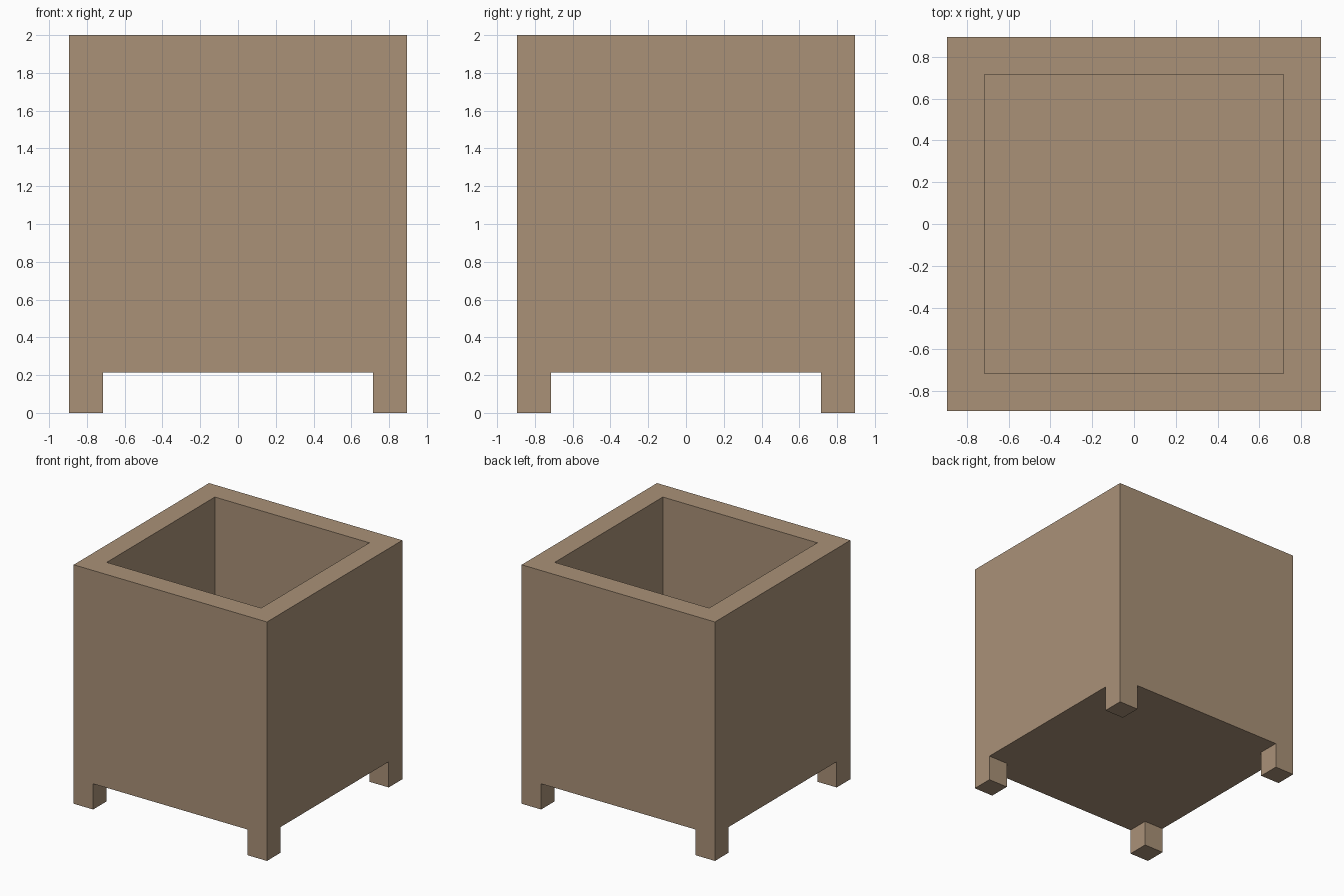
import bpy, bmesh
from mathutils import Matrix, Vector

if "Cube" in bpy.data.objects:
    bpy.data.objects.remove(bpy.data.objects["Cube"])

HALF, WALL = 0.895, 0.18      # outer half width, wall thickness
LEG_H, TOP = 0.215, 2.0       # leg height, rim height
FLOOR = LEG_H + WALL          # inside floor height

wood = bpy.data.materials.new("warm brown wood")
wood.diffuse_color = (0.40, 0.285, 0.187, 1)
wood.use_nodes = True
wood.node_tree.nodes["Principled BSDF"].inputs["Base Color"].default_value = wood.diffuse_color


def finish(name, bm):
    bmesh.ops.recalc_face_normals(bm, faces=bm.faces)
    mesh = bpy.data.meshes.new(name)
    bm.to_mesh(mesh)
    bm.free()
    mesh.materials.append(wood)
    obj = bpy.data.objects.new(name, mesh)
    bpy.context.collection.objects.link(obj)
    return obj


def box(bm, center, size):
    m = Matrix.Translation(center) @ Matrix.Diagonal((*size, 1))
    bmesh.ops.create_cube(bm, size=1, matrix=m)


# Planter body: a box whose top is inset to a rim and pushed down to the floor
bm = bmesh.new()
box(bm, (0, 0, (LEG_H + TOP) / 2), (2 * HALF, 2 * HALF, TOP - LEG_H))
top = max(bm.faces, key=lambda f: f.calc_center_median().z)
bmesh.ops.inset_region(bm, faces=[top], thickness=WALL, use_even_offset=True)
hole = bmesh.ops.extrude_discrete_faces(bm, faces=[top])["faces"][0]
bmesh.ops.translate(bm, verts=hole.verts, vec=Vector((0, 0, FLOOR - TOP)))
finish("planter_body", bm)

# Four square corner legs
for sx, side in ((-1, "left"), (1, "right")):
    for sy, end in ((-1, "front"), (1, "back")):
        bm = bmesh.new()
        c = HALF - WALL / 2
        box(bm, (sx * c, sy * c, LEG_H / 2), (WALL, WALL, LEG_H))
        finish(f"{end}_{side}_leg", bm)
